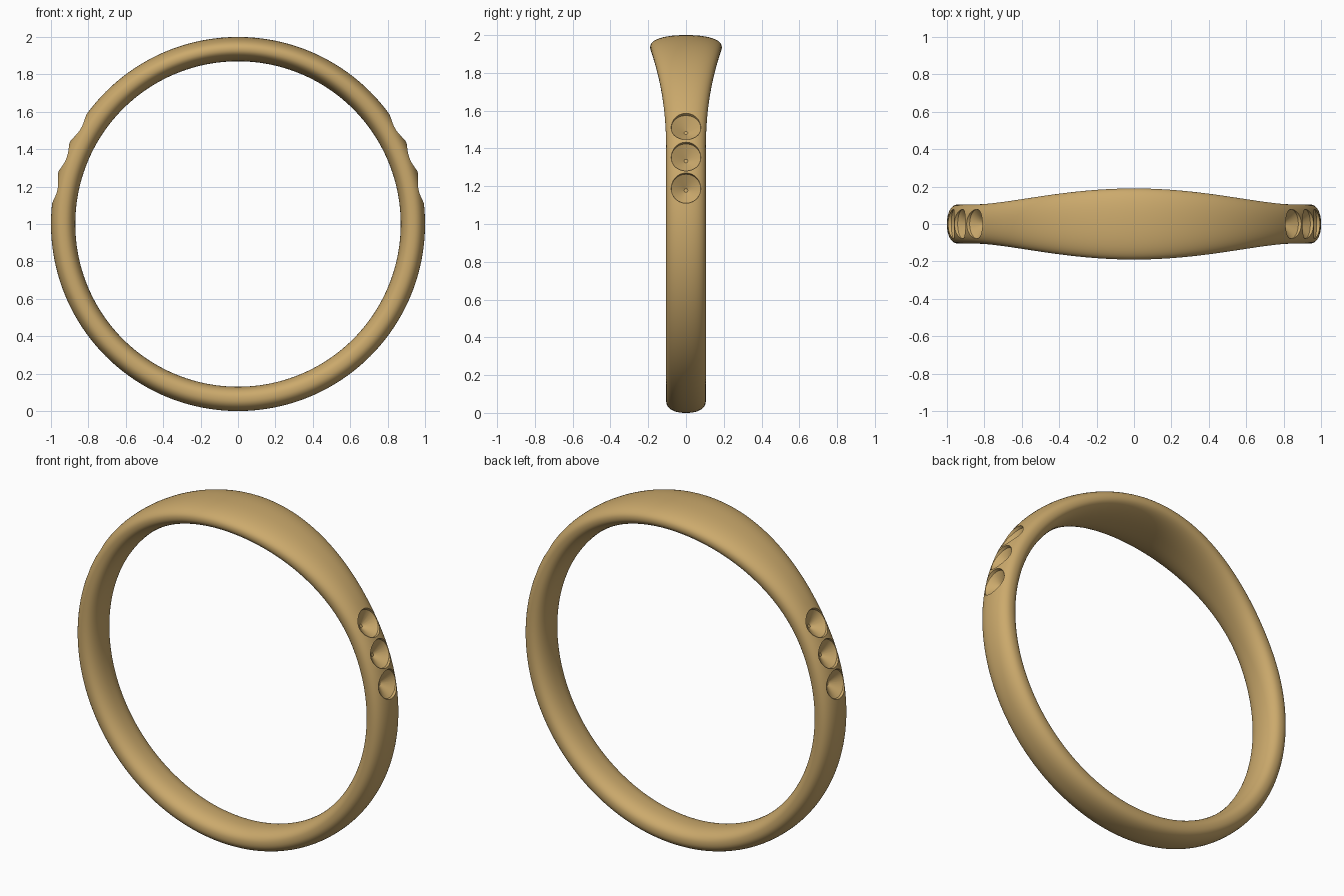
import bpy, bmesh
from math import sin, cos, pi, radians, copysign
from mathutils import Matrix, Vector

if "Cube" in bpy.data.objects:
    bpy.data.objects.remove(bpy.data.objects["Cube"])

CENTRE_Z = 1.0
MID_R, HALF_T = 0.935, 0.065      # middle radius and half thickness of the band
N_RING, N_SEC, POWER = 192, 48, 2.3


def half_width(a):
    """Half width of the band at angle a from the top: wide crown, narrow shank."""
    t = min(abs(a) / radians(65), 1.0)
    return 0.105 + 0.085 * 0.5 * (1 + cos(pi * t))


def rounded(v):
    return copysign(abs(v) ** (2 / POWER), v)


def make_object(name, bm):
    bmesh.ops.recalc_face_normals(bm, faces=bm.faces)
    mesh = bpy.data.meshes.new(name)
    bm.to_mesh(mesh)
    bm.free()
    obj = bpy.data.objects.new(name, mesh)
    bpy.context.collection.objects.link(obj)
    return obj


# Band: rounded section swept around a circle
bm = bmesh.new()
rings = []
for i in range(N_RING):
    a = 2 * pi * i / N_RING - pi
    w = half_width(a)
    ring = []
    for j in range(N_SEC):
        s = 2 * pi * j / N_SEC
        r = MID_R + HALF_T * rounded(cos(s))
        ring.append(bm.verts.new((r * sin(a), w * rounded(sin(s)), CENTRE_Z + r * cos(a))))
    rings.append(ring)
for i in range(N_RING):
    p, q = rings[i], rings[(i + 1) % N_RING]
    for j in range(N_SEC):
        k = (j + 1) % N_SEC
        bm.faces.new((p[j], p[k], q[k], q[j]))
band = make_object("ring_band", bm)

# Stone seats: conical drill shapes, three on each shoulder
SEAT = [(0.010, 0.930), (0.078, 0.980), (0.082, 1.000), (0.082, 1.060)]
bm = bmesh.new()
for side in (-1, 1):
    for elevation in (11, 21, 31.2):
        turn = Matrix.Rotation(side * radians(90 - elevation), 4, 'Y')
        loops = []
        for rad, h in SEAT:
            loops.append([bm.verts.new(turn @ Vector((rad * cos(2 * pi * k / 48),
                                                      rad * sin(2 * pi * k / 48), h))
                                       + Vector((0, 0, CENTRE_Z))) for k in range(48)])
        for lo, hi in zip(loops, loops[1:]):
            for k in range(48):
                m = (k + 1) % 48
                bm.faces.new((lo[k], lo[m], hi[m], hi[k]))
        bm.faces.new(loops[0][::-1])
        bm.faces.new(loops[-1])
cutter = make_object("seat_cutter", bm)
cutter.hide_render = True

# Cut the seats and shade smooth
bpy.context.view_layer.objects.active = band
band.select_set(True)
mod = band.modifiers.new("seats", 'BOOLEAN')
mod.operation = 'DIFFERENCE'
mod.solver = 'EXACT'
mod.object = cutter
bpy.ops.object.modifier_apply(modifier=mod.name)
bpy.data.objects.remove(cutter, do_unlink=True)
bpy.ops.object.shade_smooth_by_angle(angle=radians(30))

# Gold
gold = bpy.data.materials.new("gold")
gold.diffuse_color = (0.6, 0.4, 0.15, 1)
gold.use_nodes = True
gold.node_tree.nodes["Principled BSDF"].inputs["Base Color"].default_value = gold.diffuse_color
band.data.materials.clear()
band.data.materials.append(gold)
